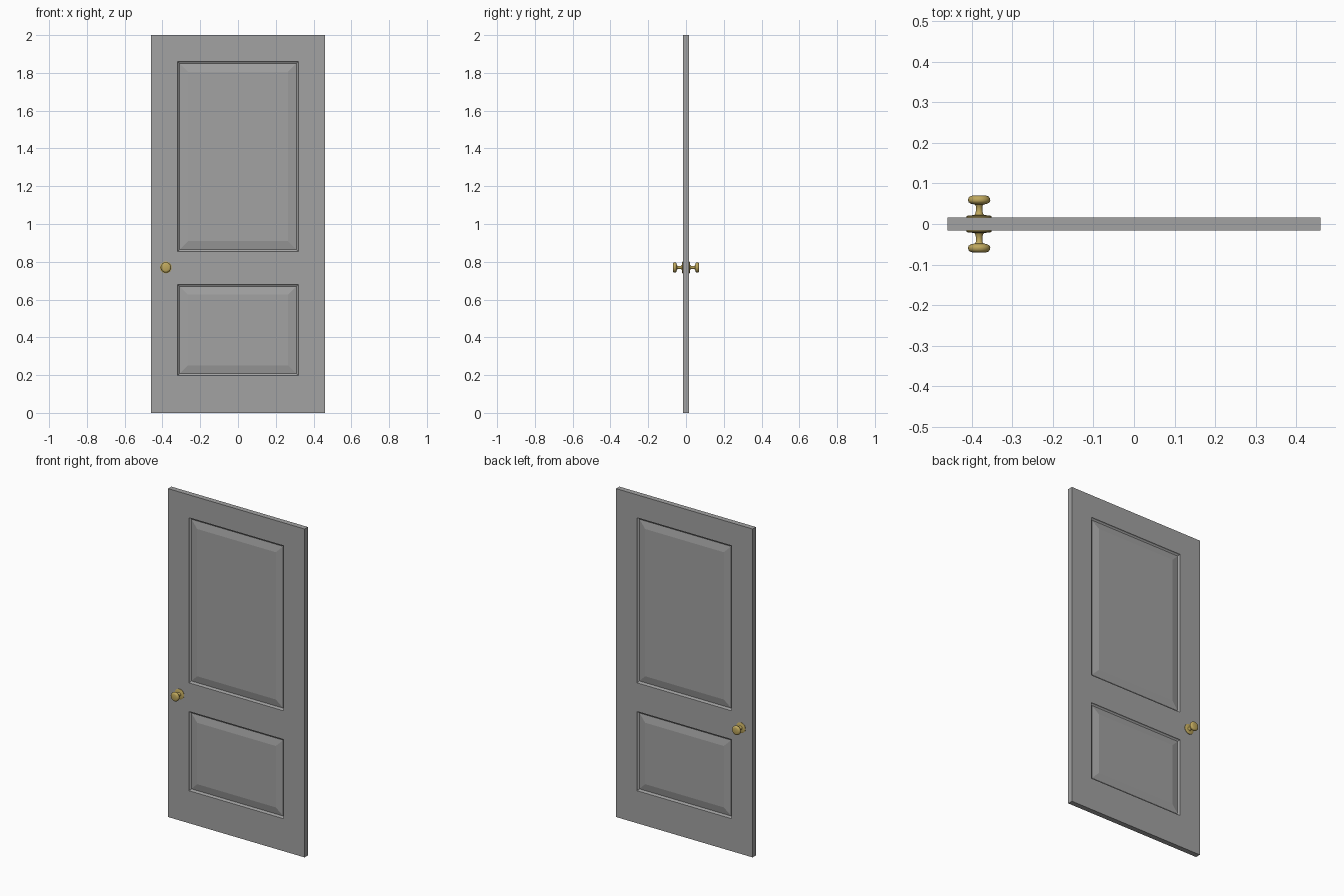
import bpy, bmesh, math

if "Cube" in bpy.data.objects:
    bpy.data.objects.remove(bpy.data.objects["Cube"])

def material(name, rgb):
    m = bpy.data.materials.new(name)
    m.diffuse_color = (*rgb, 1.0)
    m.use_nodes = True
    m.node_tree.nodes["Principled BSDF"].inputs["Base Color"].default_value = m.diffuse_color
    return m

grey = material("grey paint", (0.36, 0.36, 0.36))
brass = material("brass", (0.52, 0.39, 0.11))

def finish(name, bm, mat):
    bmesh.ops.remove_doubles(bm, verts=bm.verts, dist=1e-5)
    bmesh.ops.recalc_face_normals(bm, faces=bm.faces)
    me = bpy.data.meshes.new(name)
    bm.to_mesh(me)
    bm.free()
    me.materials.append(mat)
    ob = bpy.data.objects.new(name, me)
    bpy.context.collection.objects.link(ob)
    return ob

# Door slab with raised panels on both faces
T = 0.016
XS = [-0.46, -0.319, 0.319, 0.46]
ZS = [0.0, 0.198, 0.68, 0.855, 1.86, 2.0]
# panel profile: (inset from opening, depth below door face)
PANEL = [(0.0, 0.0), (0.003, 0.006), (0.010, 0.010), (0.054, 0.001)]

bm = bmesh.new()

def quad(pts):
    bm.faces.new([bm.verts.new(p) for p in pts])

def ring(x0, x1, z0, z1, inset, y):
    a, b, c, d = x0 + inset, x1 - inset, z0 + inset, z1 - inset
    return [(a, y, c), (b, y, c), (b, y, d), (a, y, d)]

for side in (-1, 1):
    for i in range(3):
        for j in range(5):
            cell = (XS[i], XS[i + 1], ZS[j], ZS[j + 1])
            if i == 1 and j in (1, 3):
                rings = [ring(*cell, ins, side * (T - dep)) for ins, dep in PANEL]
                for r, s in zip(rings, rings[1:]):
                    for k in range(4):
                        n = (k + 1) % 4
                        quad([r[k], r[n], s[n], s[k]])
                quad(rings[-1])
            else:
                quad(ring(*cell, 0, side * T))
# slab edges
for x in (XS[0], XS[-1]):
    for a, b in zip(ZS, ZS[1:]):
        quad([(x, -T, a), (x, T, a), (x, T, b), (x, -T, b)])
for z in (ZS[0], ZS[-1]):
    for a, b in zip(XS, XS[1:]):
        quad([(a, -T, z), (b, -T, z), (b, T, z), (a, T, z)])
finish("door_slab", bm, grey)

# Turned knobs with rosette: (radius, distance from door centre)
KNOB = [(0, 0.015), (0.031, 0.015), (0.031, 0.019), (0.027, 0.021), (0.012, 0.022),
        (0.009, 0.027), (0.008, 0.034), (0.008, 0.044), (0.011, 0.048), (0.020, 0.050),
        (0.0255, 0.053), (0.0275, 0.058), (0.0265, 0.064), (0.023, 0.068),
        (0.017, 0.070), (0, 0.070)]
SEG = 32
for side, name in ((-1, "front_knob"), (1, "back_knob")):
    bm = bmesh.new()
    verts = [bm.verts.new((-0.382 + r, side * y, 0.77)) for r, y in KNOB]
    edges = [bm.edges.new(p) for p in zip(verts, verts[1:])]
    bmesh.ops.spin(bm, geom=verts + edges, cent=(-0.382, 0, 0.77), axis=(0, 1, 0),
                   angle=2 * math.pi, steps=SEG)
    ob = finish(name, bm, brass)
    bpy.ops.object.select_all(action='DESELECT')
    ob.select_set(True)
    bpy.context.view_layer.objects.active = ob
    bpy.ops.object.shade_smooth_by_angle(angle=math.radians(40))
